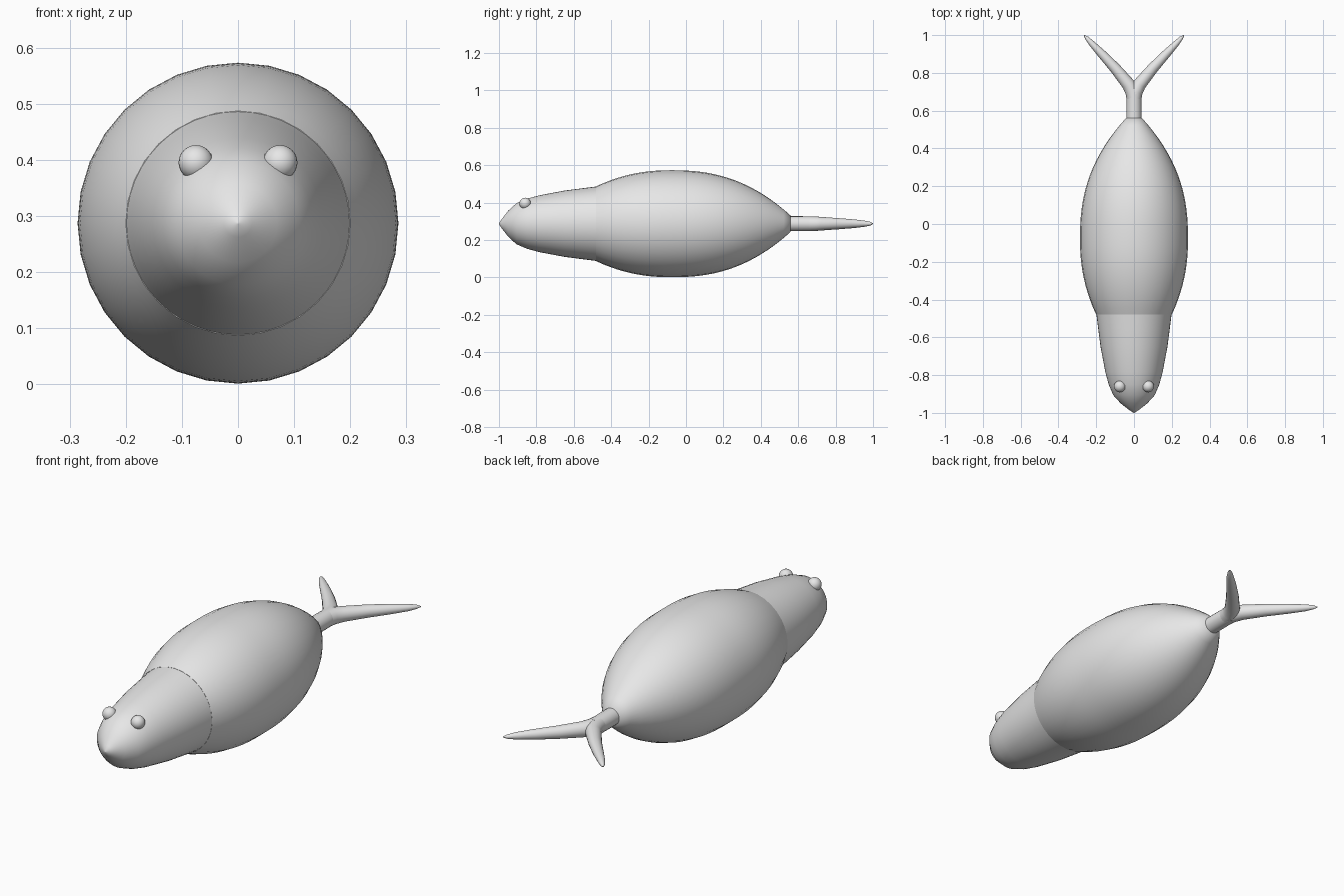
import bpy, bmesh, math
from mathutils import Vector

if "Cube" in bpy.data.objects:
    bpy.data.objects.remove(bpy.data.objects["Cube"])

AXIS_Z = 0.287

grey = bpy.data.materials.new("light grey")
grey.diffuse_color = (0.8, 0.8, 0.8, 1)
grey.use_nodes = True
grey.node_tree.nodes["Principled BSDF"].inputs["Base Color"].default_value = grey.diffuse_color


def finish(name, bm):
    bmesh.ops.recalc_face_normals(bm, faces=bm.faces)
    mesh = bpy.data.meshes.new(name)
    bm.to_mesh(mesh)
    bm.free()
    mesh.materials.append(grey)
    obj = bpy.data.objects.new(name, mesh)
    bpy.context.collection.objects.link(obj)
    bpy.ops.object.select_all(action='DESELECT')
    obj.select_set(True)
    bpy.context.view_layer.objects.active = obj
    bpy.ops.object.shade_smooth_by_angle(angle=math.radians(50))
    return obj


def loft(name, stations, sides):
    """Round tube through (x, y, radius) stations on the level of the body axis."""
    bm = bmesh.new()
    pts = [Vector((x, y, AXIS_Z)) for x, y, r in stations]
    rings = []
    for i, (x, y, r) in enumerate(stations):
        t = (pts[min(i + 1, len(pts) - 1)] - pts[max(i - 1, 0)]).normalized()
        side, up = Vector((t.y, -t.x, 0)), Vector((0, 0, 1))
        ring = []
        for k in range(sides):
            a = 2 * math.pi * k / sides
            ring.append(bm.verts.new(pts[i] + r * (side * math.cos(a) + up * math.sin(a))))
        rings.append(ring)
    for a, b in zip(rings, rings[1:]):
        for k in range(sides):
            n = (k + 1) % sides
            bm.faces.new((a[k], a[n], b[n], b[k]))
    bm.faces.new(rings[0])
    bm.faces.new(rings[-1])
    return finish(name, bm)


# Body: a spindle that bulges just ahead of the middle
def body_radius(y):
    if y < -0.08:
        return 0.286 - 0.086 * ((-0.08 - y) / 0.40) ** 2.2
    return 0.286 - 0.243 * ((y + 0.08) / 0.64) ** 2.4


body_ys = [-0.48 + 1.04 * i / 28 for i in range(29)]
loft("body", [(0, y, body_radius(y)) for y in body_ys], 32)

# Head: tapered, with a blunt pointed nose
head = [(-1.0, 0.002), (-0.985, 0.025), (-0.95, 0.07), (-0.906, 0.11), (-0.85, 0.134),
        (-0.783, 0.152), (-0.65, 0.177), (-0.55, 0.19), (-0.47, 0.2)]
loft("head", [(0, y, r) for y, r in head], 48)

# Tail stem and forked fins
loft("tail_stem", [(0, 0.54, 0.04), (0, 0.62, 0.04), (0, 0.70, 0.039)], 20)
fork = [(0, 0.66, 0.039), (0.008, 0.70, 0.038), (0.03, 0.74, 0.035), (0.1, 0.825, 0.029),
        (0.17, 0.9, 0.023), (0.225, 0.957, 0.016), (0.25, 0.985, 0.01), (0.265, 0.999, 0.002)]
for s, label in ((1, "right"), (-1, "left")):
    loft("tail_fork_" + label, [(s * x, y, r) for x, y, r in fork], 20)

    # Eyes
    bm = bmesh.new()
    bmesh.ops.create_uvsphere(bm, u_segments=20, v_segments=12, radius=0.031)
    bmesh.ops.translate(bm, verts=bm.verts, vec=(s * 0.075, -0.86, 0.395))
    finish("eye_" + label, bm)
